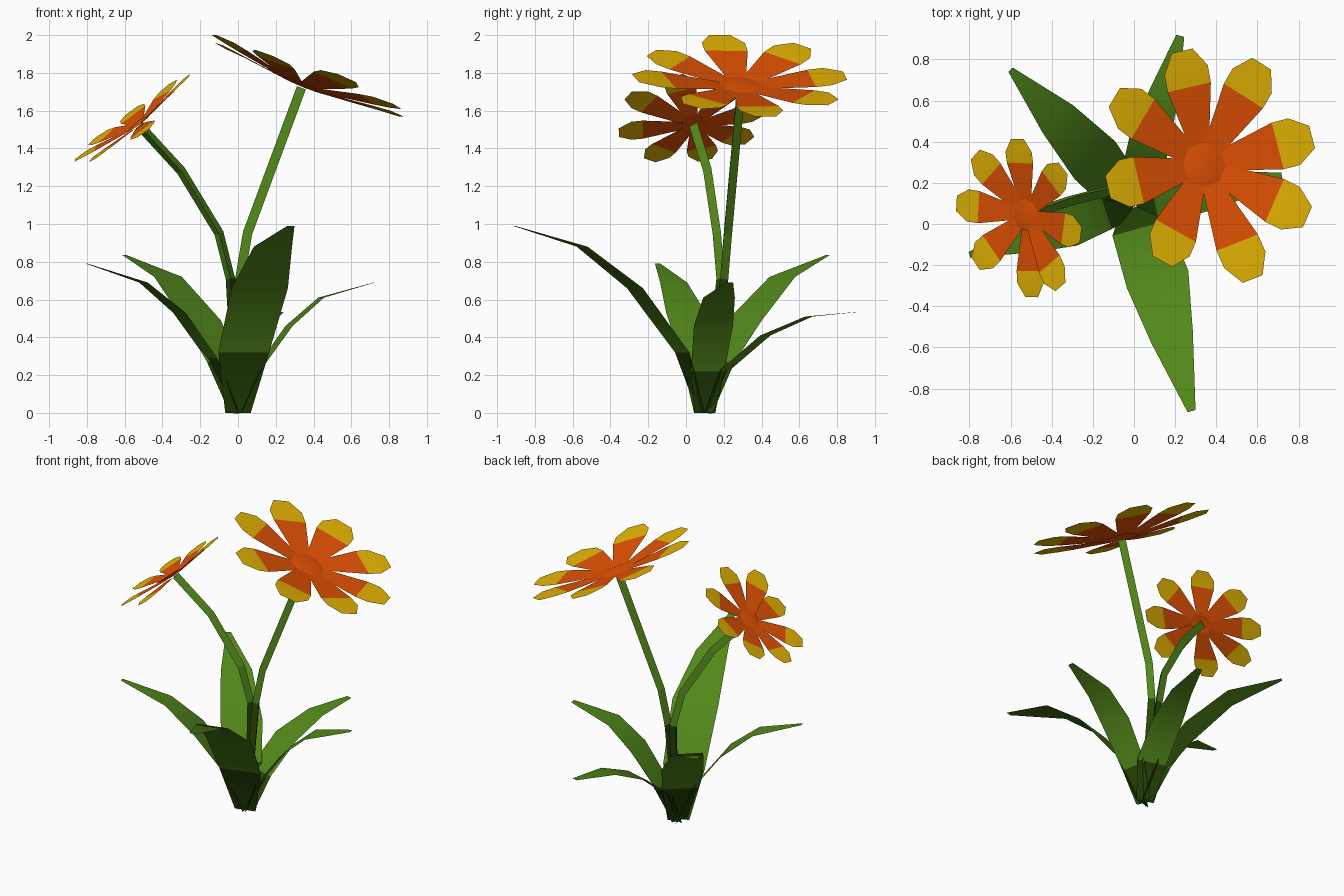
import bpy
from math import cos, sin, radians, pi
from mathutils import Vector

if "Cube" in bpy.data.objects:
    bpy.data.objects.remove(bpy.data.objects["Cube"], do_unlink=True)


def material(name, rgb):
    m = bpy.data.materials.new(name)
    m.use_nodes = True
    color = (*rgb, 1)
    m.diffuse_color = color
    bsdf = m.node_tree.nodes["Principled BSDF"]
    bsdf.inputs["Base Color"].default_value = color
    bsdf.inputs["Roughness"].default_value = 0.8
    return m


green = material("leaf green", (0.085, 0.245, 0.01))
dark = material("dark green", (0.02, 0.063, 0.002))
orange = material("petal orange", (0.78, 0.085, 0.001))
yellow = material("petal tip yellow", (0.8, 0.47, 0.001))


def build(name, verts, faces, slots, mats, smooth):
    mesh = bpy.data.meshes.new(name)
    mesh.from_pydata(verts, [], faces)
    for m in mats:
        mesh.materials.append(m)
    for poly, slot in zip(mesh.polygons, slots):
        poly.material_index = slot
        poly.use_smooth = smooth
    obj = bpy.data.objects.new(name, mesh)
    bpy.context.collection.objects.link(obj)


# Leaf: flat strip along (x, y, z, half width) rows, dark in the first span
def leaf(name, rows):
    first, last = Vector(rows[0][:3]), Vector(rows[-1][:3])
    along = last - first
    side = Vector((along.y, -along.x, 0)).normalized()
    verts = []
    for x, y, z, half in rows:
        center = Vector((x, y, z))
        verts += [center - side * half, center + side * half]
    spans = range(len(rows) - 1)
    faces = [(2 * i, 2 * i + 1, 2 * i + 3, 2 * i + 2) for i in spans]
    build(name, verts, faces, [1 if i == 0 else 0 for i in spans], [green, dark], True)


leaf("front_leaf", [(0, 0.08, 0, 0.07), (0.03, -0.02, 0.32, 0.14),
                    (0.115, -0.27, 0.66, 0.155), (0.185, -0.55, 0.88, 0.105),
                    (0.28, -0.91, 0.99, 0.02)])
leaf("back_right_leaf", [(0, 0.1, 0, 0.06), (-0.08, 0.18, 0.27, 0.115),
                         (-0.19, 0.31, 0.49, 0.135), (-0.37, 0.51, 0.72, 0.1),
                         (-0.6, 0.75, 0.835, 0.015)])
leaf("right_leaf", [(-0.01, 0.1, 0, 0.06), (-0.14, 0.07, 0.29, 0.1),
                    (-0.31, 0.0, 0.53, 0.11), (-0.5, -0.065, 0.69, 0.075),
                    (-0.8, -0.15, 0.79, 0.015)])
leaf("left_leaf", [(0.01, 0.1, 0, 0.055), (0.1, 0.115, 0.22, 0.09),
                   (0.27, 0.145, 0.46, 0.105), (0.44, 0.175, 0.61, 0.085),
                   (0.72, 0.23, 0.69, 0.02)])
leaf("back_leaf", [(0, 0.11, 0, 0.06), (0.03, 0.21, 0.23, 0.1),
                   (0.08, 0.42, 0.41, 0.1), (0.15, 0.65, 0.51, 0.07),
                   (0.225, 0.915, 0.535, 0.02)])


# Stem: three-sided tube along a path, dark in the first span
def stem(name, path, radius, turn, sides=3):
    points = [Vector(p) for p in path]
    verts, faces, slots = [], [], []
    for i, p in enumerate(points):
        tangent = (points[min(i + 1, len(points) - 1)] - points[max(i - 1, 0)]).normalized()
        u = Vector((0, 1, 0)).cross(tangent).normalized()
        v = tangent.cross(u)
        for k in range(sides):
            a = 2 * pi * k / sides + turn
            verts.append(p + (u * cos(a) + v * sin(a)) * radius)
    for i in range(len(points) - 1):
        for k in range(sides):
            a, b = i * sides + k, i * sides + (k + 1) % sides
            faces.append((a, b, b + sides, a + sides))
            slots.append(1 if i == 0 else 0)
    build(name, verts, faces, slots, [green, dark], False)


stem("large_flower_stem", [(0, 0.11, 0), (0.01, 0.195, 0.71),
                           (0.05, 0.215, 0.95), (0.335, 0.285, 1.72)], 0.029, pi / 2)
stem("small_flower_stem", [(0, 0.11, 0), (-0.04, 0.19, 0.71), (-0.1, 0.17, 0.95),
                           (-0.3, 0.12, 1.28), (-0.52, 0.045, 1.52)], 0.029, -pi / 2)

# Petal outline: distance from centre, half width, height above the flower plane
PETAL = [(0.09, 0.05, 0.014), (0.385, 0.117, 0.055),
         (0.47, 0.117, 0.066), (0.565, 0.056, 0.072)]


# Flower: petals given as (angle, length, tip lift), with yellow ends, around a low dome
def flower(name, center, normal, petals, size):
    n = Vector(normal).normalized()
    u = Vector((0, 1, 0)).cross(n).normalized()
    v = n.cross(u)
    c = Vector(center)

    def place(angle, r, across, h):
        x = r * cos(angle) - across * sin(angle)
        y = r * sin(angle) + across * cos(angle)
        return c + (u * x + v * y + n * h) * size

    verts, faces, slots = [], [], []
    for degrees, length, lift in petals:
        a, start = radians(degrees), len(verts)
        for r, half, h in PETAL:
            rise = h + lift * r / PETAL[-1][0]
            verts += [place(a, r * length, -half, rise), place(a, r * length, half, rise)]
        for i in range(len(PETAL) - 1):
            k = start + 2 * i
            faces.append((k, k + 2, k + 3, k + 1))
            slots.append(0 if i == 0 else 1)
    build(name + "_petals", verts, faces, slots, [orange, yellow], True)

    ring = [2 * pi * k / 8 for k in range(8)]
    verts = [place(a, 0.115, 0, 0.016) for a in ring] + [place(0, 0, 0, 0.034)]
    faces = [(k, (k + 1) % 8, 8) for k in range(8)]
    build(name + "_center", verts, faces, [0] * len(faces), [orange], True)


flower("large_flower", (0.335, 0.285, 1.722), (0.41, 0.1, 1),
       [(13.5, 1, 0), (59, 1.01, 0.01), (102, 1, 0), (146, 1.03, 0),
        (192, 0.965, 0), (242, 0.95, -0.02), (290, 1.06, 0.015), (333, 1.01, 0.005)], 1.0)
flower("small_flower", (-0.52, 0.045, 1.525), (-0.75, -0.15, 1),
       [(-57, 1.07, 0.03), (-14, 0.98, 0.02), (40, 0.94, 0), (89, 0.98, -0.01),
        (130, 1.02, 0), (171, 1.02, 0), (217, 1.02, -0.03), (269, 1.05, -0.07)], 0.68)
